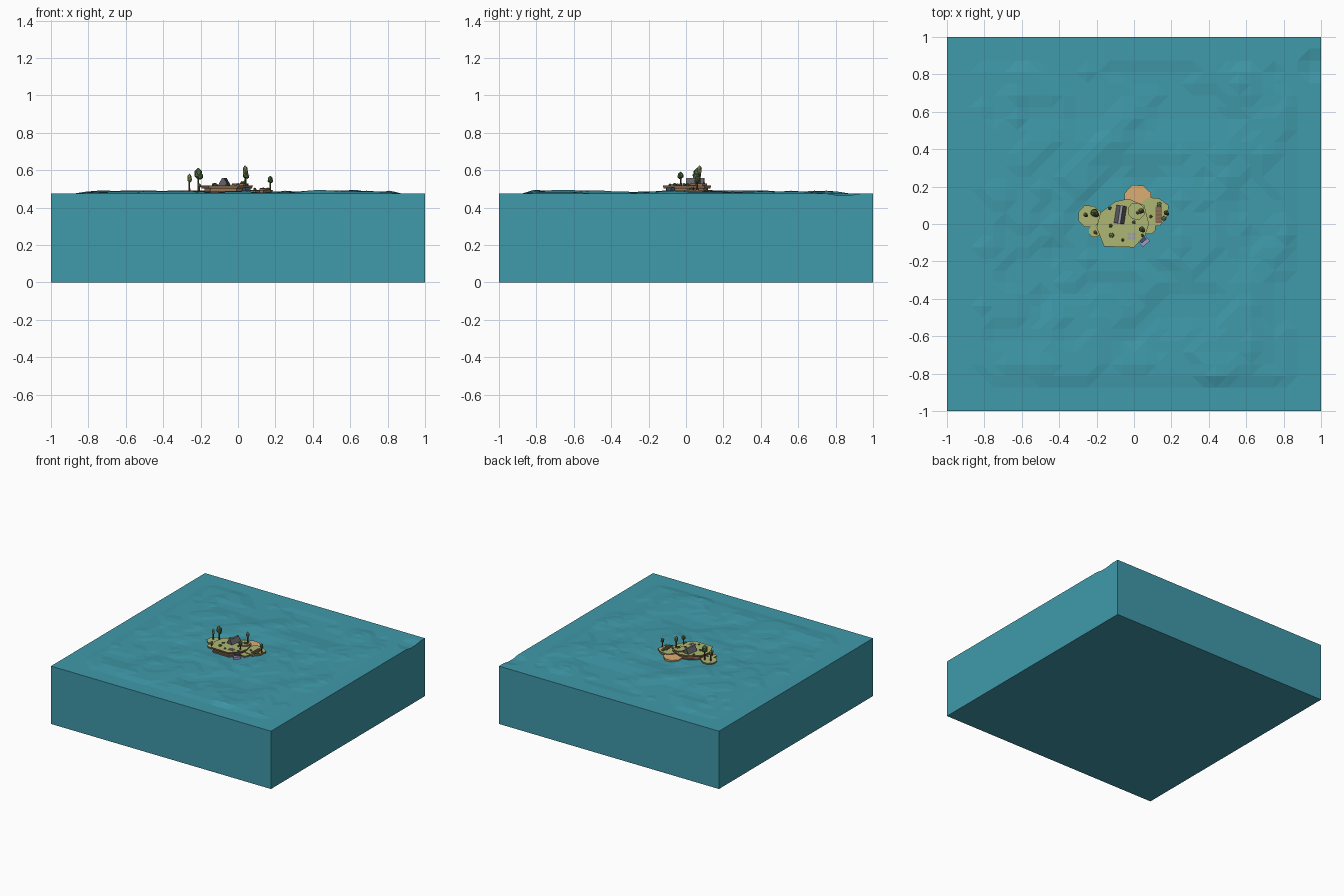
import bpy, bmesh, math, random
from mathutils import Vector, Matrix, noise

if "Cube" in bpy.data.objects:
    bpy.data.objects.remove(bpy.data.objects["Cube"])

random.seed(4)


def mat(name, r, g, b):
    m = bpy.data.materials.new(name)
    m.diffuse_color = (r, g, b, 1)
    m.use_nodes = True
    m.node_tree.nodes["Principled BSDF"].inputs["Base Color"].default_value = m.diffuse_color
    return m


WATER = mat("water", .05, .32, .40)
GRASS = mat("grass", .42, .47, .17)
SAND = mat("sand", .72, .42, .17)
SOIL = mat("soil", .30, .17, .09)
ROCK = mat("rock", .22, .13, .08)
TRUNK = mat("bark", .10, .06, .03)
LEAF = mat("leaf", .09, .16, .06)
OLIVE = mat("olive_leaf", .24, .26, .09)
SLATE = mat("slate", .12, .12, .14)
STONE = mat("stone", .35, .35, .40)
LILAC = mat("lilac_stone", .35, .32, .55)
BLUE = mat("dark_blue_cloth", .04, .10, .17)


def finish(name, bm, *mats):
    bmesh.ops.recalc_face_normals(bm, faces=bm.faces)
    me = bpy.data.meshes.new(name)
    bm.to_mesh(me)
    bm.free()
    for m in mats:
        me.materials.append(m)
    ob = bpy.data.objects.new(name, me)
    bpy.context.collection.objects.link(ob)
    return ob


def prism(name, pts, z0, z1, top, side, foot=1.0):
    """Upright prism over an outline; foot scales the lower outline."""
    c = sum((Vector(p) for p in pts), Vector((0, 0))) / len(pts)
    bm = bmesh.new()
    up = [bm.verts.new((x, y, z1)) for x, y in pts]
    lo = [bm.verts.new((*(c + (Vector(p) - c) * foot), z0)) for p in pts]
    bm.faces.new(up)
    bm.faces.new(lo[::-1]).material_index = 1
    for i in range(len(pts)):
        j = (i + 1) % len(pts)
        bm.faces.new((lo[i], lo[j], up[j], up[i])).material_index = 1
    return finish(name, bm, top, side)


def ring(cx, cy, r, n=8, jitter=.08):
    out = []
    for i in range(n):
        a, k = math.tau * (i + .5) / n, r * random.uniform(1 - jitter, 1 + jitter)
        out.append((cx + k * math.cos(a), cy + k * math.sin(a)))
    return out


def box(name, x, y, z, sx, sy, sz, m, rot=0):
    bm = bmesh.new()
    bmesh.ops.create_cube(bm, size=1, matrix=Matrix.Translation((x, y, z + sz / 2))
                          @ Matrix.Rotation(rot, 4, 'Z') @ Matrix.Diagonal((sx, sy, sz, 1)))
    return finish(name, bm, m)


def blob(name, x, y, z, r, h, m):
    """Low-poly foliage, squashed to half-height h."""
    bm = bmesh.new()
    bmesh.ops.create_icosphere(bm, subdivisions=1, radius=1, matrix=Matrix.Translation((x, y, z))
                               @ Matrix.Rotation(random.random() * 6, 4, 'Z')
                               @ Matrix.Diagonal((r, r, h, 1)))
    return finish(name, bm, m)


def tree(i, x, y, base, top, r, m):
    h = top - base
    bm = bmesh.new()
    bmesh.ops.create_cone(bm, cap_ends=True, segments=6, radius1=.006, radius2=.003,
                          depth=h * .7, matrix=Matrix.Translation((x, y, base + h * .35)))
    finish(f"tree_trunk_{i}", bm, TRUNK)
    ch = h * .27
    blob(f"tree_crown_{i}", x, y, top - ch, r, ch, m)
    blob(f"tree_side_crown_{i}", x + r * .45, y - r * .4, top - ch * 1.35, r * .7, ch * .6, m)


# water block with stepped, faceted waves
bm = bmesh.new()
bmesh.ops.create_grid(bm, x_segments=32, y_segments=32, size=1)
for v in bm.verts:
    x, y = v.co.xy
    n = noise.noise((x * 2.4 + 5, y * 2.4, 1.3)) + .7 * noise.noise((x * 6, y * 6, 7.1))
    step = max(-1, min(4, round(n * 3.2 + .8)))
    if max(abs(x), abs(y)) > .86:
        step = 0
    if math.hypot(x + .05, y * 1.3) < .3:
        step = min(step, 1)
    v.co.z = .475 + .005 * step
    if x > .9 and .78 < y < .9:
        v.co.z = .465
rim = [e for e in bm.edges if e.is_boundary]
bmesh.ops.triangulate(bm, faces=bm.faces[:])
ext = bmesh.ops.extrude_edge_only(bm, edges=rim)["geom"]
for v in ext:
    if isinstance(v, bmesh.types.BMVert):
        v.co.z = 0
bmesh.ops.contextual_create(bm, geom=[e for e in ext if isinstance(e, bmesh.types.BMEdge) and e.is_boundary])
finish("water_block", bm, WATER)

# island: main plateau as soil tiers under a grass cap
MAIN = [(-.20, -.02), (-.16, -.12), (0, -.125), (.06, -.06), (.08, 0),
        (.055, .10), (-.03, .135), (-.10, .12), (-.18, .06)]


def scaled(k):
    return [(-.06 + (x + .06) * k, .01 + (y - .01) * k) for x, y in MAIN]


prism("rock_base", scaled(.93), .455, .489, SOIL, ROCK, .97)
prism("soil_tier", scaled(.86), .489, .503, SOIL, SOIL)
prism("grass_plateau", MAIN, .503, .519, GRASS, SOIL, .96)
prism("upper_terrace", ring(.01, .07, .048), .519, .529, GRASS, SOIL)

# lower lobes and beach
for name, x, y, r, z, m in (("west_lobe", -.24, .04, .064, .492, GRASS),
                            ("south_west_lobe", -.212, -.04, .032, .488, GRASS),
                            ("east_lobe", .105, .065, .083, .495, GRASS),
                            ("east_step", .08, -.02, .035, .490, GRASS),
                            ("north_beach", .02, .135, .078, .489, SAND)):
    prism(name, ring(x, y, r), .455, z, m, SAND if m is SAND else SOIL, .94)

# ridge-roofed hut
bm = bmesh.new()
ends = [[bm.verts.new((x, y, z)) for x, z in ((-.027, 0), (.027, 0), (.007, .036), (-.007, .036))]
        for y in (-.048, .048)]
for e in ends:
    bm.faces.new(e)
for i in range(4):
    j = (i + 1) % 4
    bm.faces.new((ends[0][i], ends[0][j], ends[1][j], ends[1][i]))
bm.transform(Matrix.Translation((-.073, .05, .519)) @ Matrix.Rotation(-.15, 4, 'Z'))
finish("hut_roof", bm, SLATE)
box("hut_ridge", -.073, .05, .554, .012, .098, .005, STONE, -.15)

# planting bed with soil rows
box("garden_bed", .132, .05, .494, .036, .088, .007, ROCK)
for i in range(4):
    box(f"garden_row_{i}", .132, .02 + i * .02, .501, .028, .008, .004, SOIL)

# paving slabs and the small shelter on the south shore
for i in range(2):
    for j in range(2):
        box(f"paving_slab_{i}{j}", -.025 + i * .024, -.075 + j * .02, .519, .018, .015, .004, STONE)
box("landing_stone", .052, -.09, .465, .05, .045, .027, LILAC, .7)
box("landing_cover", .046, -.082, .492, .036, .026, .014, BLUE, .7)

# trees
for i, t in enumerate(((-.26, .05, .49, .582, .013, OLIVE), (-.212, .06, .49, .613, .024, LEAF),
                       (.038, .072, .528, .627, .014, OLIVE), (.042, -.028, .518, .592, .017, LEAF),
                       (.172, .06, .493, .570, .015, LEAF), (-.208, -.045, .487, .53, .011, OLIVE))):
    tree(i, *t)

# bushes
for i, (x, y, z) in enumerate(((-.13, .085, .522), (-.125, -.01, .522), (-.12, -.06, .522),
                               (.02, .06, .532), (.03, .065, .532), (0, .01, .522),
                               (.045, -.06, .52), (-.06, -.085, .52), (.135, .105, .498),
                               (.16, .03, .498), (.09, .04, .498))):
    blob(f"bush_{i}", x, y, z, random.uniform(.009, .016), .009, LEAF)
